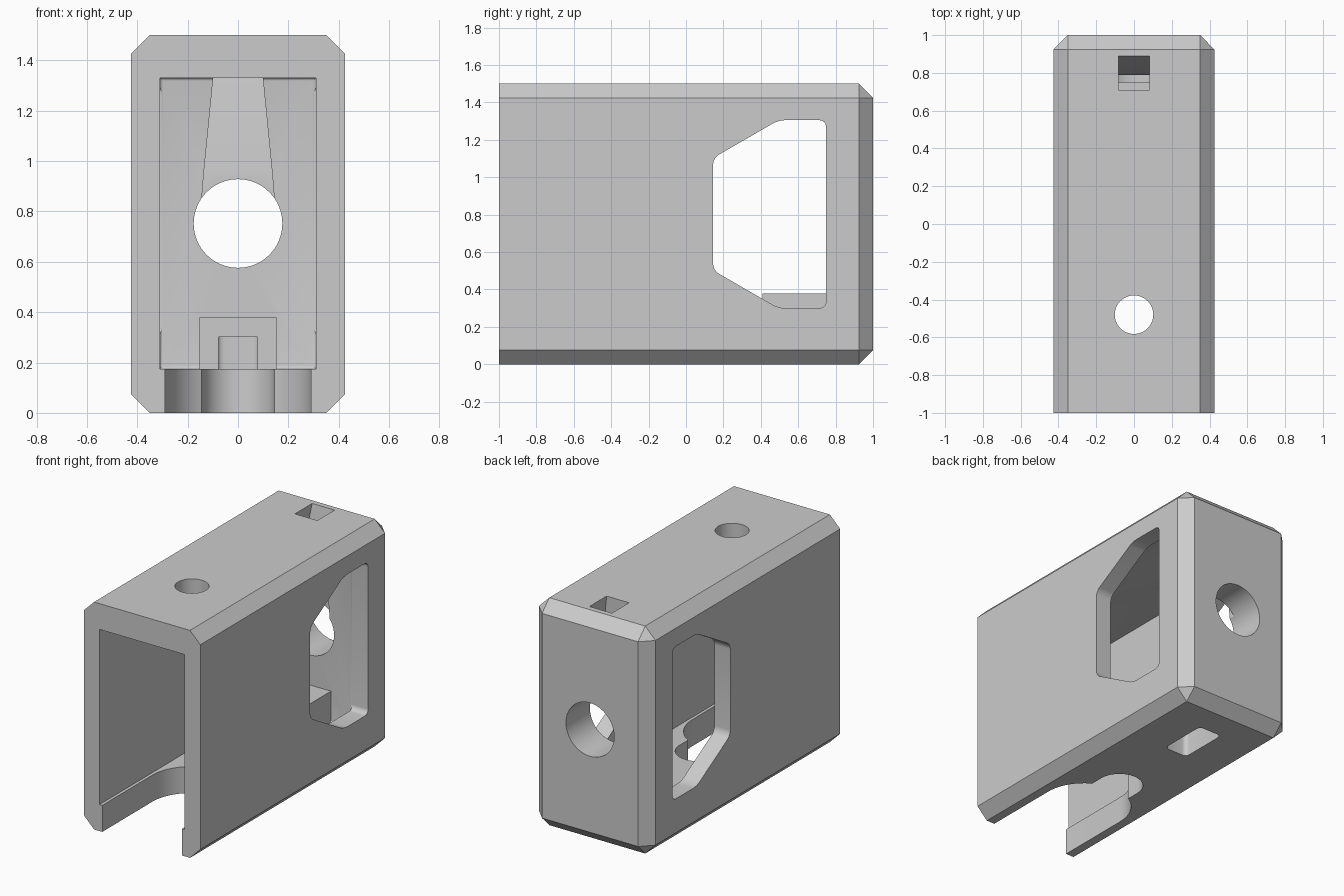
import bpy, bmesh, math
from mathutils import Vector

default = bpy.data.objects.get("Cube")
if default:
    bpy.data.objects.remove(default, do_unlink=True)

grey = bpy.data.materials.new("plain grey")
grey.use_nodes = True
colour = (0.6, 0.6, 0.6, 1)
grey.diffuse_color = colour
grey.node_tree.nodes["Principled BSDF"].inputs["Base Color"].default_value = colour


def make_object(name, bm):
    bmesh.ops.recalc_face_normals(bm, faces=bm.faces)
    mesh = bpy.data.meshes.new(name)
    bm.to_mesh(mesh)
    bm.free()
    mesh.materials.append(grey)
    obj = bpy.data.objects.new(name, mesh)
    bpy.context.collection.objects.link(obj)
    return obj


def box(name, x, y, z, bevel=0, pick=None, segments=1):
    """Box from (min, max) ranges; bevels the edges whose ends satisfy pick."""
    bm = bmesh.new()
    bmesh.ops.create_cube(bm, size=1)
    for v in bm.verts:
        v.co = Vector([r[0] if c < 0 else r[1] for c, r in zip(v.co, (x, y, z))])
    if bevel:
        edges = [e for e in bm.edges if pick(*(v.co for v in e.verts))]
        bmesh.ops.bevel(bm, geom=edges, offset=bevel, segments=segments,
                        profile=0.5, affect='EDGES')
    return make_object(name, bm)


def prism(name, points, vector, bevel=0):
    """Extrude a planar outline along a vector, rounding its corners."""
    bm = bmesh.new()
    face = bm.faces.new([bm.verts.new(p) for p in points])
    if bevel:
        bmesh.ops.bevel(bm, geom=list(bm.verts), offset=bevel, segments=6,
                        profile=0.5, affect='VERTICES')
        face = bm.faces[:][0]
    result = bmesh.ops.extrude_face_region(bm, geom=[face], use_keep_orig=True)
    moved = [g for g in result["geom"] if isinstance(g, bmesh.types.BMVert)]
    bmesh.ops.translate(bm, verts=moved, vec=vector)
    return make_object(name, bm)


def circle(cx, cy, r, n=64):
    return [(cx + r * math.cos(math.tau * i / n), cy + r * math.sin(math.tau * i / n))
            for i in range(n)]


def u_slot(name, half, centre):
    """Slot through the floor: open at the front, round at the far end."""
    arc = [(half * math.cos(math.pi * i / 32), centre + half * math.sin(math.pi * i / 32))
           for i in range(33)]
    outline = [(half, -1.1)] + arc + [(-half, -1.1)]
    return prism(name, [(x, y, -0.1) for x, y in outline], (0, 0, 0.5))


def combine(target, tool, operation='DIFFERENCE'):
    mod = target.modifiers.new(tool.name, 'BOOLEAN')
    mod.operation = operation
    mod.solver = 'EXACT'
    mod.object = tool
    bpy.context.view_layer.objects.active = target
    bpy.ops.object.modifier_apply(modifier=mod.name)
    bpy.data.objects.remove(tool, do_unlink=True)


# Outer housing, chamfered everywhere but around the open front
housing = box("housing", (-0.425, 0.425), (-1, 1), (0, 1.5), 0.075,
              lambda a, b: max(a.y, b.y) > 0)

# Inner cavity with softly rounded far edges
combine(housing, box("cavity", (-0.31, 0.31), (-1.1, 0.75), (0.175, 1.33), 0.012,
                     lambda a, b: min(a.y, b.y) > 0, 4))

# Side windows
window = [(0.749, 1.305), (0.495, 1.305), (0.145, 1.103),
          (0.145, 0.502), (0.495, 0.3), (0.749, 0.3)]
combine(housing, prism("windows", [(-0.6, y, z) for y, z in window], (1.2, 0, 0), 0.035))

# Stepped floor slot
combine(housing, u_slot("wide_slot", 0.29, -0.48))
combine(housing, u_slot("narrow_slot", 0.145, -0.14))

# Round holes in the top and the back
combine(housing, prism("top_hole", [(x, y, 1.2) for x, y in circle(0, -0.48, 0.102)],
                       (0, 0, 0.5)))
combine(housing, prism("back_hole", [(x, 0.6, z) for x, z in circle(0, 0.752, 0.176)],
                       (0, 0.6, 0)))

# Tapered groove rising from the back hole and out through the top
bm = bmesh.new()
rings = []
for z, half, back in ((0.8, 0.148, 0.79), (0.95, 0.136, 0.79), (1.52, 0.08, 0.893)):
    rings.append([bm.verts.new(p) for p in
                  ((-half, 0.71, z), (half, 0.71, z), (half, back, z), (-half, back, z))])
for low, high in zip(rings, rings[1:]):
    for i in range(4):
        j = (i + 1) % 4
        bm.faces.new((low[i], low[j], high[j], high[i]))
bm.faces.new(rings[0])
bm.faces.new(rings[-1])
combine(housing, make_object("groove", bm))

# Rear block on the floor, hollowed from below and open at its front
combine(housing, box("rear_block", (-0.153, 0.153), (0.41, 0.8), (0.1, 0.378)), 'UNION')
combine(housing, box("block_pocket", (-0.085, 0.085), (0.4, 0.735), (-0.1, 0.302), 0.03,
                     lambda a, b: abs(a.z - b.z) > 0.1, 5))

# Smooth shading with crisp edges
bpy.ops.object.select_all(action='DESELECT')
housing.select_set(True)
bpy.context.view_layer.objects.active = housing
bpy.ops.object.shade_smooth_by_angle(angle=math.radians(30))
